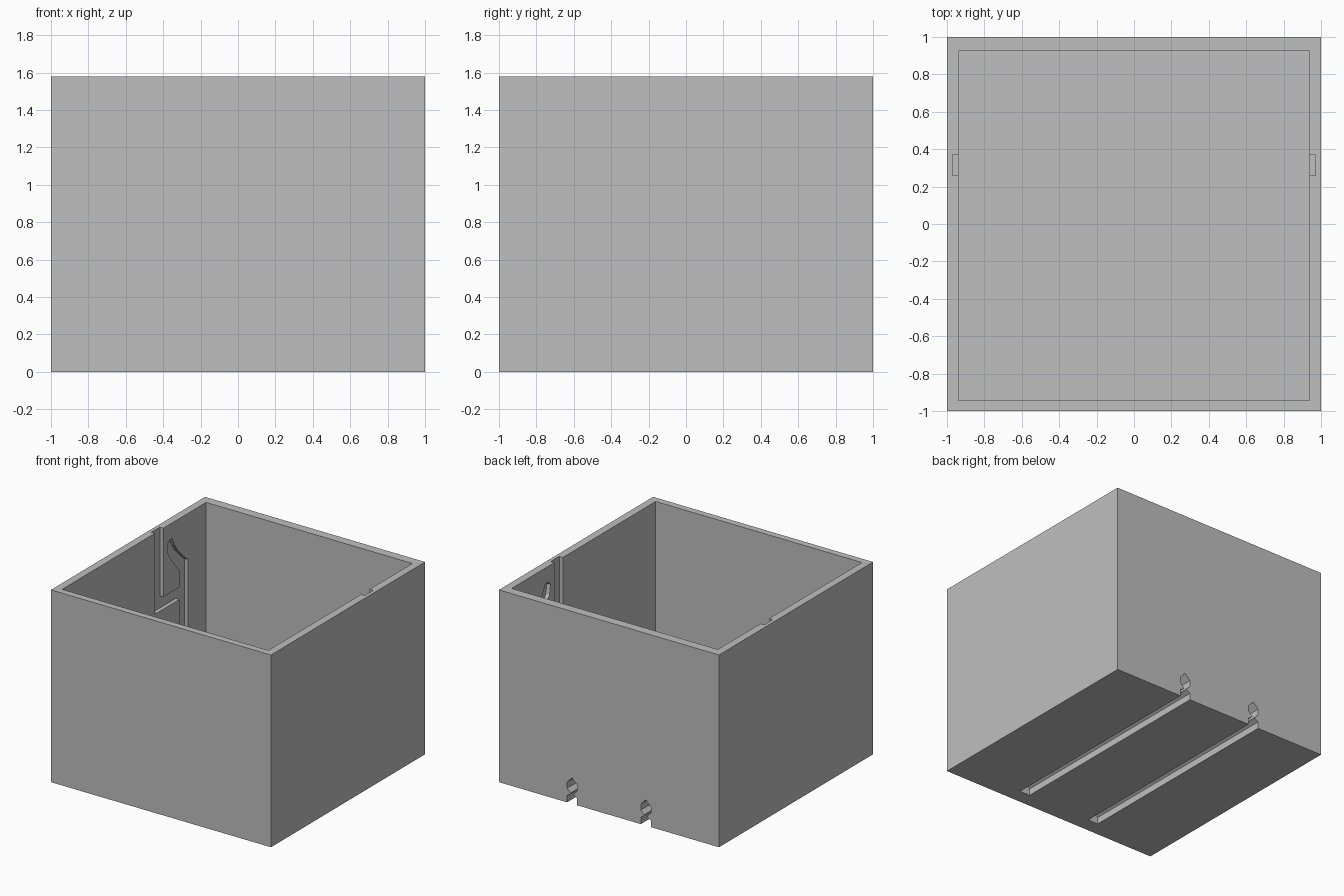
import bpy, bmesh
from mathutils import Vector

if "Cube" in bpy.data.objects:
    bpy.data.objects.remove(bpy.data.objects["Cube"])

grey = bpy.data.materials.new("light_grey")
grey.diffuse_color = (0.52, 0.52, 0.52, 1)
grey.use_nodes = True
grey.node_tree.nodes["Principled BSDF"].inputs["Base Color"].default_value = grey.diffuse_color


def prism(name, points, offset):
    """Extrude a closed 3D outline along an offset."""
    bm = bmesh.new()
    face = bm.faces.new([bm.verts.new(p) for p in points])
    ext = bmesh.ops.extrude_face_region(bm, geom=[face])
    moved = [g for g in ext["geom"] if isinstance(g, bmesh.types.BMVert)]
    bmesh.ops.translate(bm, verts=moved, vec=Vector(offset))
    bmesh.ops.recalc_face_normals(bm, faces=bm.faces)
    mesh = bpy.data.meshes.new(name)
    bm.to_mesh(mesh)
    bm.free()
    mesh.materials.append(grey)
    obj = bpy.data.objects.new(name, mesh)
    bpy.context.collection.objects.link(obj)
    return obj


def block(name, x0, x1, y0, y1, z0, z1):
    base = [(x0, y0, z0), (x1, y0, z0), (x1, y1, z0), (x0, y1, z0)]
    return prism(name, base, (0, 0, z1 - z0))


def cut(target, cutter):
    mod = target.modifiers.new(cutter.name, 'BOOLEAN')
    mod.operation = 'DIFFERENCE'
    mod.solver = 'EXACT'
    mod.object = cutter
    cutter.hide_render = True
    cutter.hide_viewport = True


# Open box with a thick floor
box = block("box_shell", -1, 1, -1, 1, 0, 1.58)
cut(box, block("cavity_cutter", -0.9375, 0.9375, -0.945, 0.925, 0.27, 1.8))

# Guide track in the side walls: entry, cross passage, hooked pocket, long drop
track = [(.26, 1.7), (.26, .915), (.58, .915), (.58, .38), (.69, .38),
         (.69, 1.2), (.63, 1.25), (.565, 1.315), (.52, 1.38), (.486, 1.45),
         (.45, 1.45), (.42, 1.42), (.434, 1.34), (.50, 1.245), (.58, 1.15),
         (.58, 1.015), (.37, 1.015), (.37, 1.7)]

# Rail channel under the floor: square groove, narrow neck, pointed hexagon
half = [(.046, -.1), (.046, .055), (.014, .075), (.014, .085),
        (.046, .115), (.046, .165)]
rail = half + [(0, .212)] + [(-x, z) for x, z in reversed(half)]

for side, label in ((-1, "left"), (1, "right")):
    cut(box, prism(label + "_track_cutter",
                   [(side * .90, y, z) for y, z in track], (side * .07, 0, 0)))
    cut(box, prism(label + "_rail_cutter",
                   [(side * .335 + x, -.88, z) for x, z in rail], (0, 2.1, 0)))
